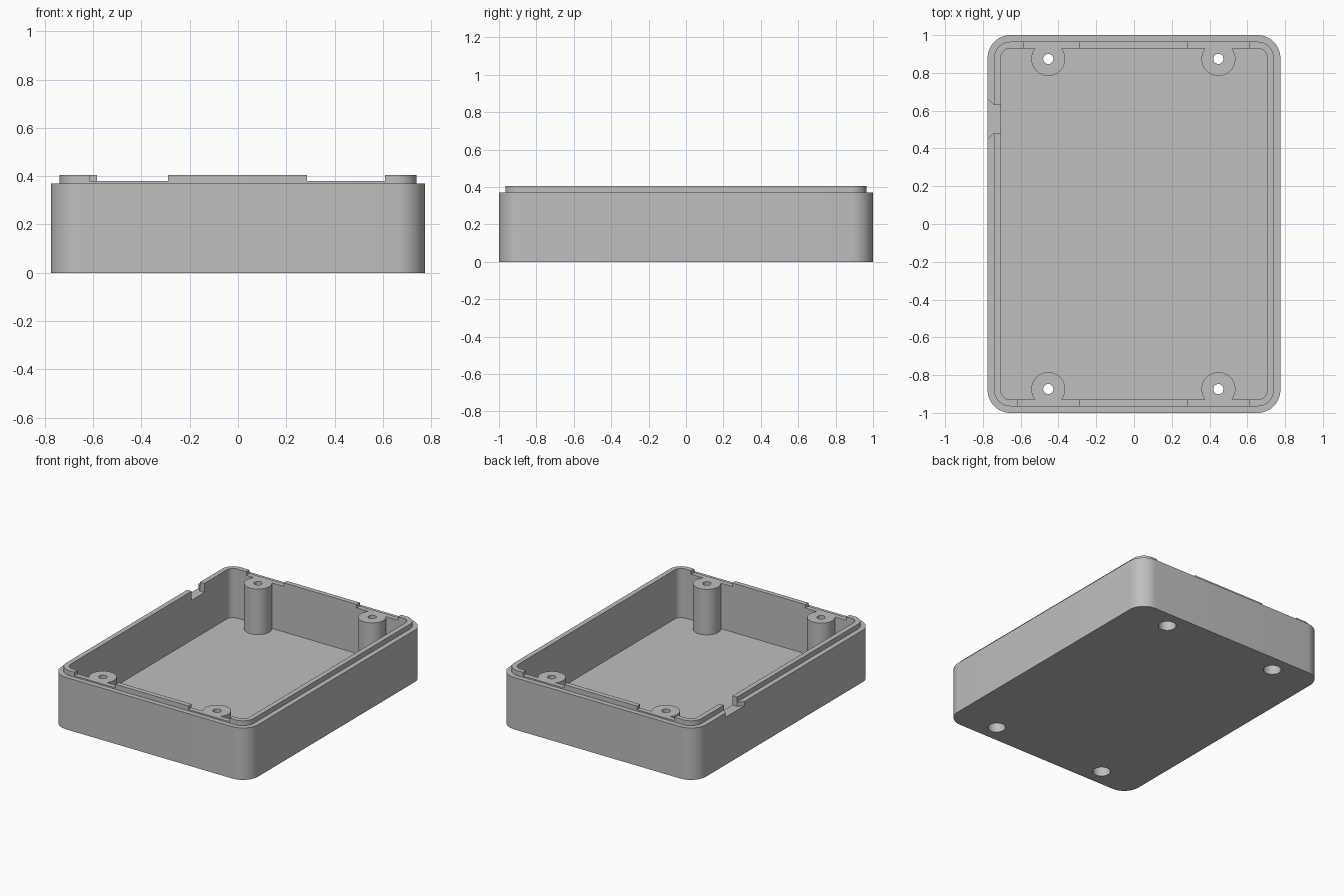
import bpy, bmesh, math

if "Cube" in bpy.data.objects:
    bpy.data.objects.remove(bpy.data.objects["Cube"])

grey = bpy.data.materials.new("plain grey")
grey.diffuse_color = (0.52, 0.52, 0.52, 1)
grey.use_nodes = True
grey.node_tree.nodes["Principled BSDF"].inputs["Base Color"].default_value = grey.diffuse_color


def prism(name, pts, z0, z1):
    """Extrude a counter-clockwise outline from z0 to z1."""
    bm = bmesh.new()
    low = [bm.verts.new((x, y, z0)) for x, y in pts]
    high = [bm.verts.new((x, y, z1)) for x, y in pts]
    bm.faces.new(low[::-1])
    bm.faces.new(high)
    n = len(pts)
    for i in range(n):
        j = (i + 1) % n
        bm.faces.new((low[i], low[j], high[j], high[i]))
    mesh = bpy.data.meshes.new(name)
    bm.to_mesh(mesh)
    bm.free()
    mesh.materials.append(grey)
    ob = bpy.data.objects.new(name, mesh)
    bpy.context.collection.objects.link(ob)
    return ob


def rounded(hx, hy, r, seg=12):
    pts = []
    for q, (sx, sy) in enumerate([(1, 1), (-1, 1), (-1, -1), (1, -1)]):
        for i in range(seg + 1):
            a = math.pi / 2 * (q + i / seg)
            pts.append((sx * (hx - r) + r * math.cos(a), sy * (hy - r) + r * math.sin(a)))
    return pts


def circle(cx, cy, r, n=40):
    return [(cx + r * math.cos(2 * math.pi * i / n), cy + r * math.sin(2 * math.pi * i / n))
            for i in range(n)]


def rect(x0, x1, y0, y1):
    return [(x0, y0), (x1, y0), (x1, y1), (x0, y1)]


def combine(target, tool, operation):
    mod = target.modifiers.new("bool", "BOOLEAN")
    mod.operation = operation
    mod.solver = "EXACT"
    mod.object = tool
    bpy.ops.object.select_all(action="DESELECT")
    bpy.context.view_layer.objects.active = target
    target.select_set(True)
    bpy.ops.object.modifier_apply(modifier=mod.name)
    bpy.data.objects.remove(tool)


# Shell with a raised inner lip, hollowed out
case = prism("case_base", rounded(0.775, 1.0, 0.12), 0, 0.37)
combine(case, prism("lip", rounded(0.74, 0.965, 0.085), 0.2, 0.405), "UNION")
combine(case, prism("cavity", rounded(0.705, 0.93, 0.05), 0.055, 0.6), "DIFFERENCE")

# Screw posts merged into the end walls
centres = [(x, y) for x in (-0.454, 0.447) for y in (-0.874, 0.874)]
for x, y in centres:
    combine(case, prism("screw_post", circle(x, y, 0.09), 0.03, 0.395), "UNION")

# Shallow snap recesses in the lip, level with the post tops
for x0, x1, s in [(-0.615, -0.29, -1), (0.285, 0.61, -1), (-0.585, -0.29, 1), (0.285, 0.61, 1)]:
    y0, y1 = sorted((s * 0.75, s * 1.1))
    combine(case, prism("lip_recess", rect(x0, x1, y0, y1), 0.38, 0.6), "DIFFERENCE")

# Screw holes with wide counterbores from below
for x, y in centres:
    combine(case, prism("screw_hole", circle(x, y, 0.027, 24), -0.1, 0.6), "DIFFERENCE")
    combine(case, prism("counterbore", circle(x, y, 0.058, 32), -0.1, 0.28), "DIFFERENCE")

# Cable notch in the left wall, flared outward
notch = [(-0.81, 0.415), (-0.742, 0.483), (-0.65, 0.483),
         (-0.65, 0.63), (-0.742, 0.63), (-0.81, 0.698)]
combine(case, prism("cable_notch", notch, 0.34, 0.6), "DIFFERENCE")

bpy.ops.object.select_all(action="DESELECT")
case.select_set(True)
bpy.context.view_layer.objects.active = case
bpy.ops.object.shade_smooth_by_angle(angle=math.radians(30))
